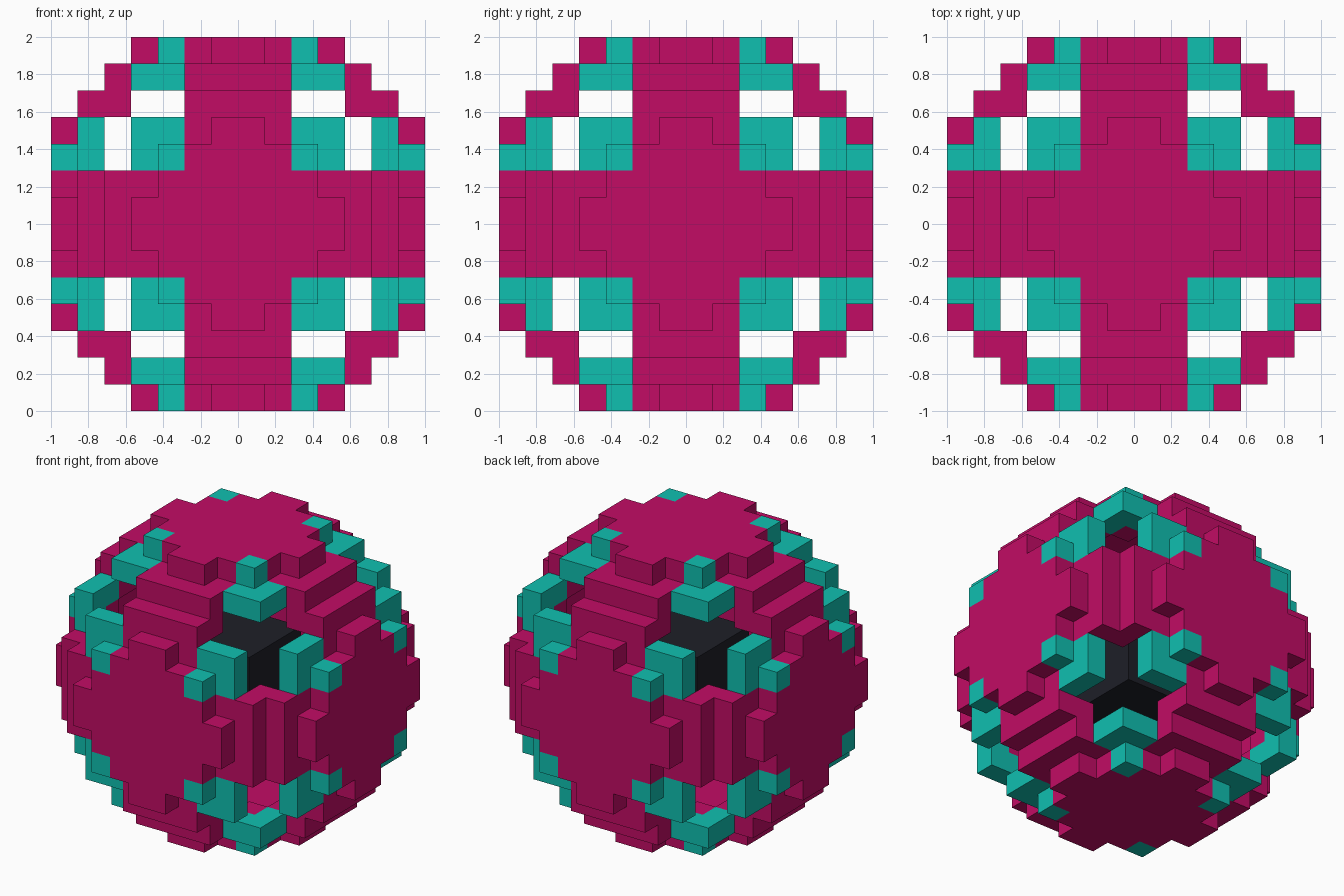
import bpy
import bmesh
from mathutils import Vector

if "Cube" in bpy.data.objects:
    bpy.data.objects.remove(bpy.data.objects["Cube"], do_unlink=True)

N = 7            # blocks from the centre to the outside
U = 1.0 / N      # block size


def material(name, rgb):
    m = bpy.data.materials.new(name)
    m.use_nodes = True
    m.diffuse_color = (*rgb, 1)
    m.node_tree.nodes["Principled BSDF"].inputs["Base Color"].default_value = (*rgb, 1)
    return m


magenta = material("magenta", (0.54, 0.0037, 0.13))
teal = material("teal", (0.0052, 0.525, 0.434))
charcoal = material("charcoal", (0.013, 0.0137, 0.021))

# Block types, as sorted distances from the centre along the three axes
TRIM = {(3, 3, 7), (3, 4, 6), (4, 4, 6)}
WINDOW = {(4, 4, 5), (3, 5, 5), (4, 5, 5)}


def kind(cell):
    """Sorted block distances, counted from 1, regardless of octant."""
    return tuple(sorted(c + 1 if c >= 0 else -c for c in cell))


def in_shell(cell):
    r2 = sum((c + 0.5) ** 2 for c in cell)
    return 40 < r2 < 56 and kind(cell) not in WINDOW


def build_blocks(name, cells, solid, mat):
    """Make only the block faces which are not covered by a neighbour."""
    bm = bmesh.new()
    for cell in sorted(cells):
        centre = Vector(cell) + Vector((0.5, 0.5, 0.5))
        for axis in range(3):
            for side in (-1, 1):
                step = [0, 0, 0]
                step[axis] = side
                if tuple(c + s for c, s in zip(cell, step)) in solid:
                    continue
                n = Vector(step)
                a = Vector([float(i == (axis + 1) % 3) for i in range(3)])
                b = n.cross(a)
                corners = [centre + (n + a * i + b * j) / 2
                           for i, j in ((-1, -1), (1, -1), (1, 1), (-1, 1))]
                bm.faces.new([bm.verts.new(p * U + Vector((0, 0, 1))) for p in corners])
    bmesh.ops.remove_doubles(bm, verts=bm.verts[:], dist=1e-4)
    mesh = bpy.data.meshes.new(name)
    bm.to_mesh(mesh)
    bm.free()
    mesh.materials.append(mat)
    obj = bpy.data.objects.new(name, mesh)
    bpy.context.collection.objects.link(obj)
    return obj


# Hollow block ball with an opening in each octant
R = range(-N, N)
shell = {(x, y, z) for x in R for y in R for z in R if in_shell((x, y, z))}
trim = {c for c in shell if kind(c) in TRIM}
build_blocks("ball_shell", shell - trim, shell, magenta)

# Teal trim around the openings
build_blocks("opening_trim", trim, shell, teal)

# Dark core inside the ball
C = range(-2, 2)
core = {(x, y, z) for x in C for y in C for z in C}
build_blocks("inner_core", core, core, charcoal)
